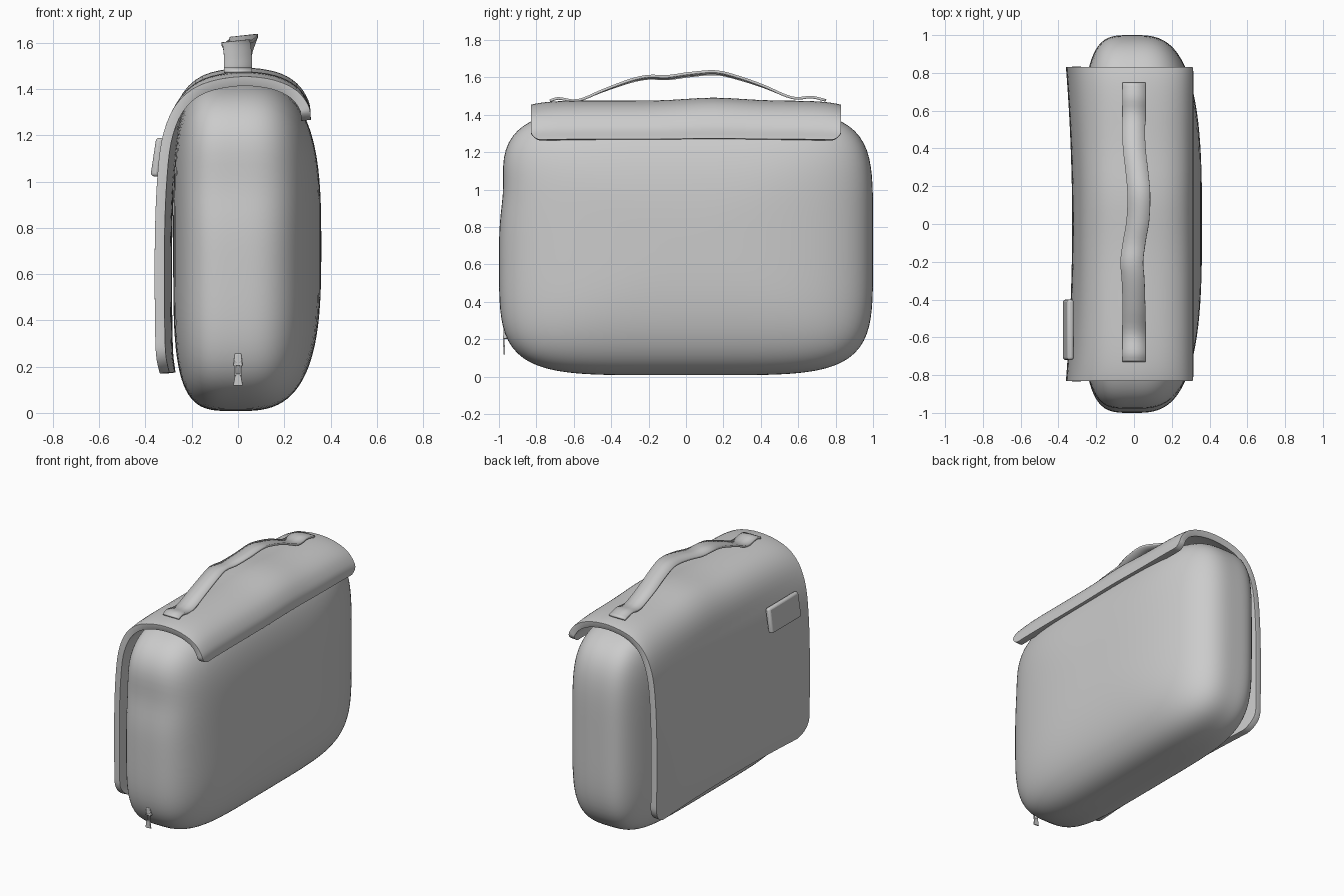
import bpy, bmesh, math
from mathutils import Vector

if "Cube" in bpy.data.objects:
    bpy.data.objects.remove(bpy.data.objects["Cube"])


def finish(bm, name, angle=40):
    me = bpy.data.meshes.new(name)
    bm.to_mesh(me)
    bm.free()
    ob = bpy.data.objects.new(name, me)
    bpy.context.collection.objects.link(ob)
    bpy.ops.object.select_all(action='DESELECT')
    bpy.context.view_layer.objects.active = ob
    ob.select_set(True)
    bpy.ops.object.shade_smooth_by_angle(angle=math.radians(angle))
    return ob


def add_bevel(ob, width, segments=3):
    m = ob.modifiers.new("bevel", 'BEVEL')
    m.width, m.segments, m.limit_method = width, segments, 'ANGLE'
    m.angle_limit = math.radians(50)


def spline(pts, steps=12):
    """Catmull-Rom curve through the points."""
    p = [Vector(q) for q in pts]
    p = [2 * p[0] - p[1]] + p + [2 * p[-1] - p[-2]]
    out = []
    for a, b, c, d in zip(p, p[1:], p[2:], p[3:]):
        for k in range(steps):
            t = k / steps
            out.append(0.5 * (2 * b + (c - a) * t + (2 * a - 5 * b + 4 * c - d) * t * t
                              + (3 * b - a - 3 * c + d) * t ** 3))
    return out + [p[-2]]


def sheet(rows, name, thickness):
    """Skin a grid of points and thicken it inward."""
    bm = bmesh.new()
    v = [[bm.verts.new(p) for p in r] for r in rows]
    for a, b in zip(v, v[1:]):
        for j in range(len(a) - 1):
            bm.faces.new((a[j], b[j], b[j + 1], a[j + 1]))
    ob = finish(bm, name)
    m = ob.modifiers.new("thickness", 'SOLIDIFY')
    m.thickness, m.offset = thickness, -1
    return ob


def box(name, size, loc, bevel, rot_y=0, top=1):
    bm = bmesh.new()
    bmesh.ops.create_cube(bm, size=1)
    for v in bm.verts:
        if v.co.z > 0:
            v.co.x *= top
        v.co = Vector(a * b for a, b in zip(v.co, size))
    ob = finish(bm, name)
    ob.location, ob.rotation_euler.y = loc, rot_y
    add_bevel(ob, bevel)
    return ob


# Padded body: cube pushed onto a soft squarish pillow, bulging more on +x
bm = bmesh.new()
bmesh.ops.create_cube(bm, size=2)
bmesh.ops.subdivide_edges(bm, edges=bm.edges[:], cuts=27, use_grid_fill=True)
for v in bm.verts:
    q = v.co
    e = 4 if q.x < 0 else 3
    n = ((abs(q.y) ** 5 + abs(q.z) ** 5) ** (e / 5) + abs(q.x) ** e) ** (1 / e)
    q = q / n
    dent = 1 - 0.02 * math.exp(-((q.z - 0.4) / 0.22) ** 2) * max(0, -q.y) ** 6
    v.co = (q.x * (0.28 if q.x < 0 else 0.36), q.y * dent, 0.72 + 0.712 * q.z)
finish(bm, "bag_body", 60)

# Flap: hangs down the -x side, wraps over the top to a short lip on +x
prof = spline([(-0.345, 0.17), (-0.357, 0.3), (-0.36, 0.7), (-0.35, 1.0), (-0.325, 1.2),
               (-0.265, 1.35), (-0.16, 1.44), (0, 1.475), (0.15, 1.462), (0.25, 1.415),
               (0.305, 1.34), (0.315, 1.27)])
arc = [0]
for a, b in zip(prof, prof[1:]):
    arc.append(arc[-1] + (b - a).length)
rows, N, M = [], 70, 36
for i in range(N + 1):
    s = arc[-1] * (1 - math.cos(math.pi * i / N)) / 2
    k = 0
    while k < len(arc) - 2 and arc[k + 1] < s:
        k += 1
    p = prof[k].lerp(prof[k + 1], (s - arc[k]) / (arc[k + 1] - arc[k]))
    w = 0.83
    for d, r in ((s, 0.12), (arc[-1] - s, 0.06)):
        if d < r:
            w -= r - math.sqrt(max(0, r * r - (r - d) ** 2))
    top = min(1, max(0, (p.y - 1.2) / 0.25))
    row = []
    for j in range(M + 1):
        y = w * math.sin(math.pi / 2 * (2 * j / M - 1))
        u = y / 0.83
        x = p.x + (0.033 * (1 - u * u) * (1 - top) if p.x < 0 else 0)
        z = p.y + top * (0.016 * math.exp(-((y - 0.15) / 0.2) ** 2) - 0.022 * abs(u) ** 10)
        row.append((x, y, z))
    rows.append(row)
flap = sheet(rows, "flap", 0.042)
add_bevel(flap, 0.012)

# Carry strap: (centre x, y, z, sideways tilt)
path = spline([(0, -0.73, 1.482), (0, -0.68, 1.495), (0, -0.58, 1.484), (0, -0.45, 1.535),
               (-0.005, -0.3, 1.588), (-0.012, -0.2, 1.608), (0, -0.1, 1.606),
               (0.02, 0.02, 1.622), (0.025, 0.16, 1.632), (0.015, 0.28, 1.605),
               (0, 0.42, 1.558), (0, 0.57, 1.498), (0, 0.67, 1.502), (0, 0.75, 1.484)], 4)
rows = []
for c in path:
    tilt = 0.12 * max(0, 1 - (c.y / 0.5) ** 2)
    rows.append([(c.x + t * 0.06, c.y, c.z + t * 0.06 * tilt) for t in (1, 0, -1)])
sheet(rows, "carry_strap", 0.014)

# Rounded patch on the flap
box("flap_patch", (0.036, 0.32, 0.168), (-0.348, -0.56, 1.105), 0.014, 0.15)

# Zip slider and hanging pull
box("zip_slider", (0.04, 0.03, 0.055), (0, -0.962, 0.23), 0.005, 0, 0.7)
for sx in (-1, 1):
    box("pull_link", (0.007, 0.008, 0.06), (sx * 0.012, -0.974, 0.19), 0.002)
box("pull_tab", (0.042, 0.009, 0.052), (0, -0.972, 0.144), 0.003, 0, 0.6)
